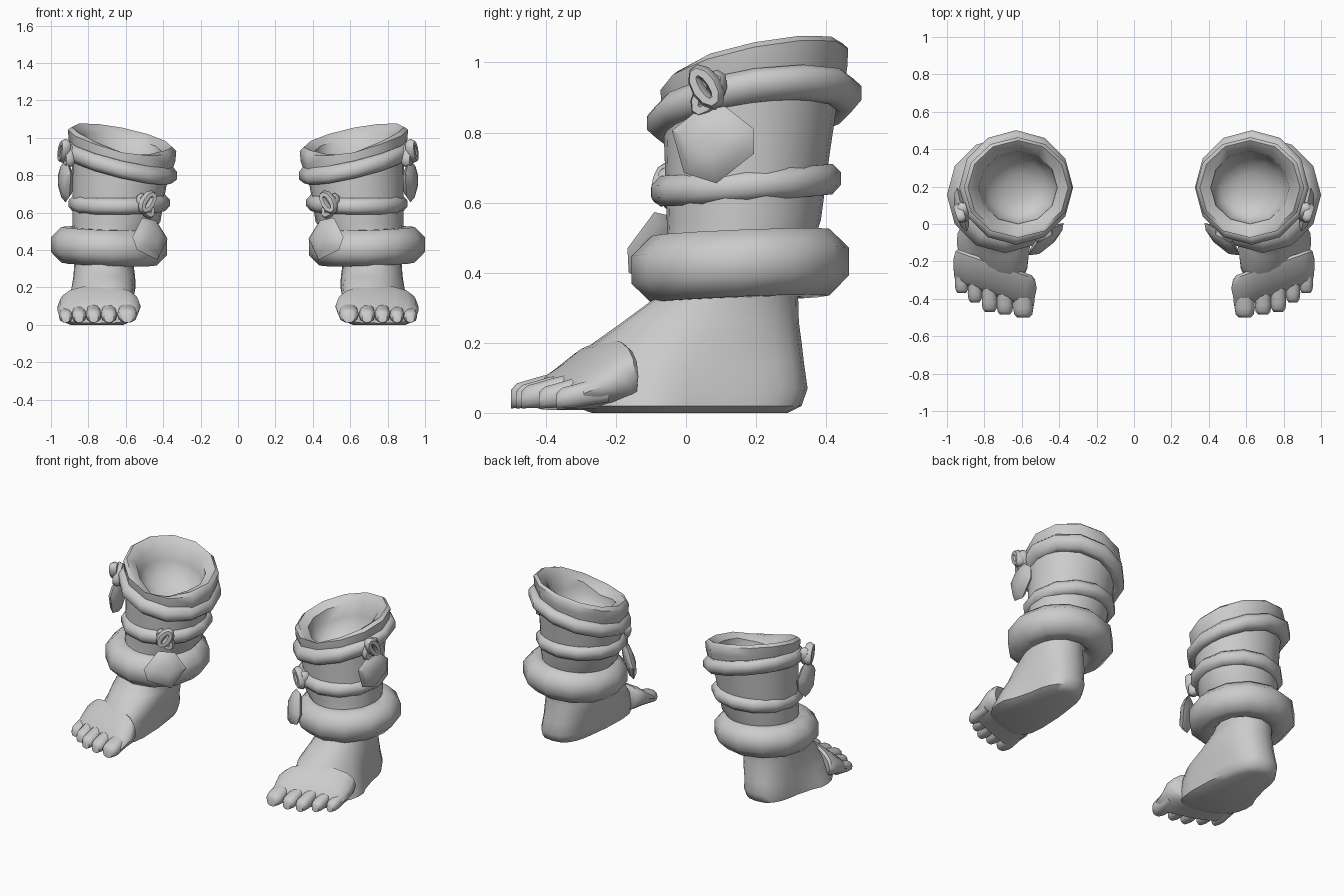
import bpy, bmesh
from math import sin, cos, pi, copysign
from mathutils import Matrix, Vector

if "Cube" in bpy.data.objects:
    bpy.data.objects.remove(bpy.data.objects["Cube"])


def finish(name, bm, angle=50):
    # every part is modelled on the +x leg and mirrored to the other one
    bmesh.ops.recalc_face_normals(bm, faces=bm.faces)
    me = bpy.data.meshes.new(name)
    bm.to_mesh(me)
    bm.free()
    ob = bpy.data.objects.new(name, me)
    bpy.context.collection.objects.link(ob)
    bpy.ops.object.select_all(action='DESELECT')
    ob.select_set(True)
    bpy.context.view_layer.objects.active = ob
    bpy.ops.object.shade_smooth_by_angle(angle=angle * pi / 180)
    mir = ob.modifiers.new("mirror", 'MIRROR')
    mir.use_mirror_merge = False
    return ob


def skin(bm, rings, start=False, end=False, closed=False):
    rows = [[bm.verts.new(p) for p in r] for r in rings]
    n = len(rows[0])
    pairs = list(zip(rows, rows[1:])) + ([(rows[-1], rows[0])] if closed else [])
    for a, b in pairs:
        for i in range(n):
            j = (i + 1) % n
            bm.faces.new((a[i], a[j], b[j], b[i]))
    if start:
        bm.faces.new(rows[0])
    if end:
        bm.faces.new(rows[-1])


def oval(u0, u1, v0, v1, n, p=1.0):
    # superellipse filling the box u0..u1, v0..v1
    out = []
    for i in range(n):
        t = 2 * pi * i / n
        c, s = cos(t), sin(t)
        out.append(((u0 + u1) / 2 + (u1 - u0) / 2 * copysign(abs(c) ** p, c),
                    (v0 + v1) / 2 + (v1 - v0) / 2 * copysign(abs(s) ** p, s)))
    return out


# Foot and leg shell: z, x0, x1, y0, y1, squareness, tilt
levels = [
    (0.00, .62, .85, -.28, .29, .8, 0), (0.02, .585, .89, -.33, .33, .75, 0),
    (0.07, .575, .89, -.33, .347, .75, 0), (0.14, .565, .885, -.31, .337, .8, 0),
    (0.20, .55, .885, -.26, .33, .85, 0), (0.26, .55, .88, -.18, .322, .9, 0),
    (0.33, .56, .875, -.085, .32, 1, 0), (0.45, .50, .88, -.05, .35, 1, 0),
    (0.55, .415, .885, -.055, .385, 1, 0), (0.72, .39, .885, -.06, .41, 1, .08),
    (0.89, .365, .89, -.065, .44, 1, .2)]
rings = []
for z, x0, x1, y0, y1, p, tilt in levels:
    ring = []
    for x, y in oval(x0, x1, y0, y1, 24, p):
        if z < .25 and y < .12:                   # splay the front of the foot
            w = (.12 - y) * (.25 - z) / .25
            x = .725 + (x - .725) * (1 + 1.2 * w) + .07 * w
            if y < 0:
                y += .35 * (x - .70) * min(1, -y / .15)
        ring.append((x, y, z + tilt * (x - .62) + tilt * (y - .19)))
    rings.append(ring)
bm = bmesh.new()
skin(bm, rings, start=True)
finish("foot_and_leg", bm)

# Forefoot cover with a raised slanted edge
bm = bmesh.new()
rings = []
for s, x0, x1, z1 in [(-.22, .55, .94, .20), (-.235, .53, .955, .21), (-.28, .52, .965, .188),
                      (-.33, .53, .965, .145), (-.38, .535, .96, .105), (-.40, .56, .94, .07)]:
    rings.append([(x, s + .35 * (x - .70), z) for x, z in oval(x0, x1, .008, z1, 16, .85)])
skin(bm, rings, start=True, end=True)
finish("forefoot", bm)

# Toes: x, tip y, half width, half height
bm = bmesh.new()
for x, tip, w, h in [(.592, -.50, .054, .046), (.69, -.485, .044, .043), (.772, -.47, .042, .042),
                     (.85, -.42, .039, .04), (.921, -.37, .037, .038)]:
    rows = []
    for d, k, lift in [(0, .6, 0), (.018, .9, 0), (.05, 1, .003), (.09, .95, .018), (.15, .9, .035)]:
        rows.append([(a, tip + d, b) for a, b in
                     oval(x - w * k, x + w * k, .012 + lift * .5,
                          .012 + h * 1.75 * (.2 + .8 * k) + lift, 10, .8)])
    skin(bm, rows, start=True, end=True)
finish("toes", bm)

# Cuff at the top: outer wall, rim and hollow bowl inside, dipped at the front
bm = bmesh.new()
rings = []
for rx, ry, dz, dip in [(.26, .25, -.15, 0), (.285, .265, -.07, 0), (.29, .268, -.015, .2),
                        (.268, .252, .003, .8), (.21, .195, -.03, 1), (.2, .185, -.11, .5),
                        (.16, .15, -.18, 0), (.08, .075, -.22, 0)]:
    ring = []
    for i, (x, y) in enumerate(oval(.62 - rx, .62 + rx, .195 - ry, .195 + ry, 12)):
        z = 1.0 + dz + .2 * (x - .62) + .2 * (y - .19)
        z -= dip * {9: .055, 8: .03, 10: .015}.get(i, 0)
        ring.append((x, y, z))
    rings.append(ring)
skin(bm, rings, end=True)
finish("cuff", bm)


# Bands round the leg
def band(name, c, rx, ry, mr, mz, a, b, n=12):
    bm = bmesh.new()
    rings = []
    for i in range(n):
        t = 2 * pi * i / n
        ring = []
        for k in range(8):
            q = 2 * pi * (k + .5) / 8
            dx, dy = (rx + mr * cos(q)) * cos(t), (ry + mr * cos(q)) * sin(t)
            ring.append((c[0] + dx, c[1] + dy, c[2] + mz * sin(q) + a * dx + b * dy))
        rings.append(ring)
    skin(bm, rings, closed=True)
    finish(name, bm, 60)


band("ankle_ring", (.69, .155, .42), .215, .215, .103, .103, .03, .04)
band("lower_rope", (.635, .172, .65), .228, .228, .046, .047, -.01, .07)
band("upper_rope", (.63, .195, .87), .26, .262, .048, .05, .24, .14)


# Knots: two crossed rope loops
def knot(name, loc, yaw):
    bm = bmesh.new()
    for tilt, off, zoff, long in [(.55, .0, -.01, .055), (-.6, .022, .01, .05)]:
        m = (Matrix.Translation(Vector(loc) + Vector((0, 0, zoff))) @ Matrix.Rotation(yaw, 4, 'Z')
             @ Matrix.Translation((0, -off, 0)) @ Matrix.Rotation(tilt, 4, 'Y'))
        rows = []
        for i in range(10):
            t = 2 * pi * i / 10
            rows.append([m @ Vector(((.024 + .022 * cos(q)) * cos(t), .026 * sin(q),
                                     (long + .022 * cos(q)) * sin(t)))
                         for q in [2 * pi * k / 6 for k in range(6)]])
        skin(bm, rows, closed=True)
    finish(name, bm, 60)


knot("outer_knot", (.91, .065, .92), 1.25)
knot("inner_knot", (.495, -.04, .645), -.5)


# Pendants: faceted lens plates, local x across and z up, facing local -y
def pendant(name, outline, loc, yaw, lean):
    m = (Matrix.Translation(loc) @ Matrix.Rotation(yaw, 4, 'Z') @ Matrix.Rotation(lean, 4, 'X'))
    bm = bmesh.new()
    rows = [[m @ Vector((x * k, t, z * k)) for x, z in outline]
            for k, t in [(.3, -.034), (.75, -.024), (1, 0), (.75, .02), (.3, .024)]]
    skin(bm, rows, start=True, end=True)
    finish(name, bm, 40)


pendant("outer_pendant", [(-.12, .04), (-.05, .095), (.035, .11), (.12, .045), (.12, -.025),
                          (.01, -.11), (-.085, -.08)], (.92, .077, .765), 1.35, 0)
pendant("inner_pendant", [(-.125, 0), (-.06, .10), (.04, .115), (.13, .01), (.11, -.06),
                          (-.03, -.115)], (.468, -.08, .46), -.75, -.2)
